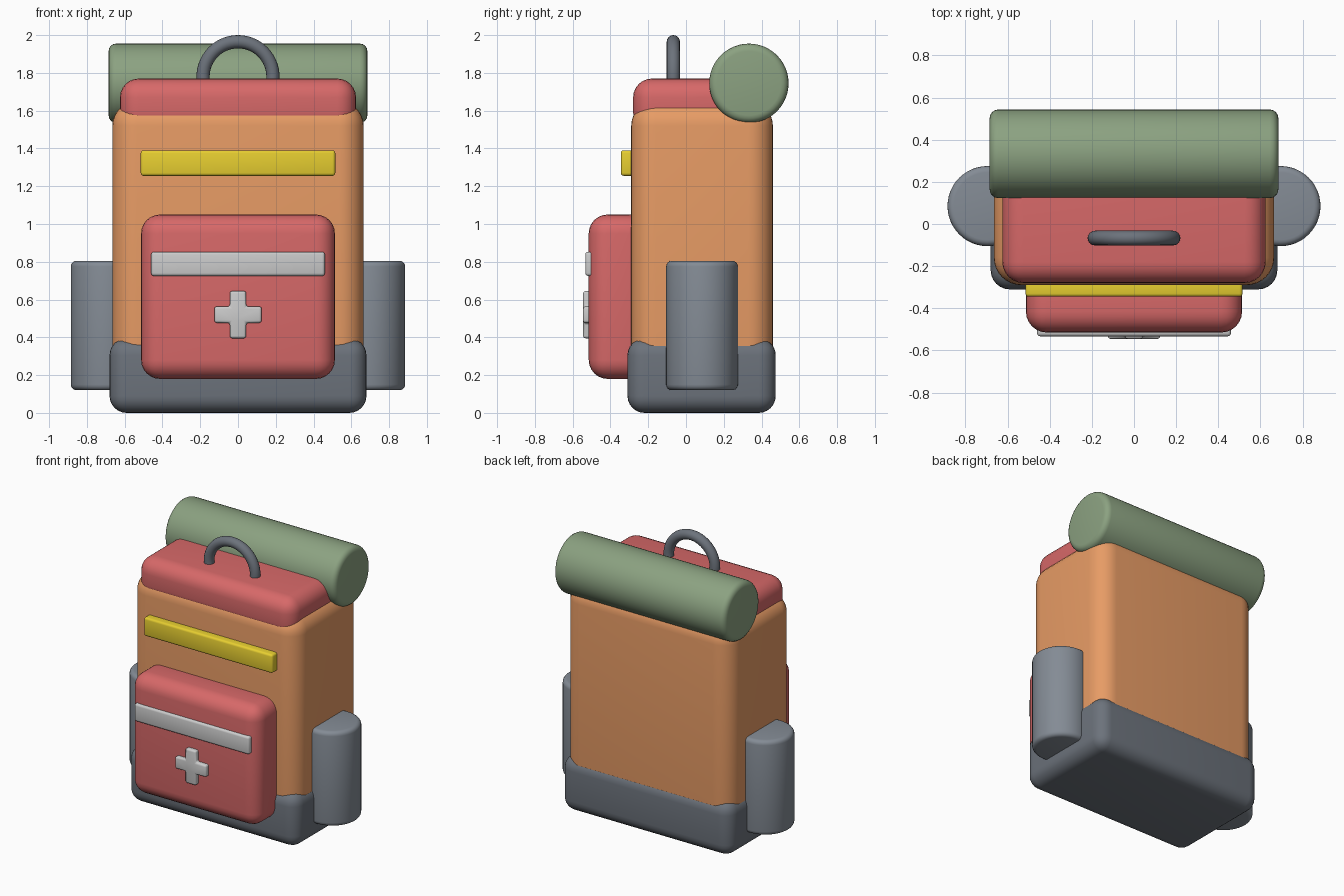
import bpy, bmesh, math
from mathutils import Matrix

if "Cube" in bpy.data.objects:
    bpy.data.objects.remove(bpy.data.objects["Cube"])


def material(name, rgb):
    m = bpy.data.materials.new(name)
    m.diffuse_color = (*rgb, 1)
    m.use_nodes = True
    m.node_tree.nodes["Principled BSDF"].inputs["Base Color"].default_value = m.diffuse_color
    return m


ORANGE = material("orange_cloth", (0.80, 0.33, 0.13))
RED = material("red_cloth", (0.68, 0.14, 0.14))
SLATE = material("slate_cloth", (0.15, 0.17, 0.20))
SIDE = material("side_cloth", (0.23, 0.26, 0.30))
GREEN = material("green_mat", (0.26, 0.36, 0.22))
YELLOW = material("yellow_tape", (0.80, 0.62, 0.03))
SILVER = material("silver_tape", (0.55, 0.55, 0.55))


def finish(name, bm, mat, bevel=0, segments=6):
    mesh = bpy.data.meshes.new(name)
    bm.to_mesh(mesh)
    bm.free()
    mesh.materials.append(mat)
    ob = bpy.data.objects.new(name, mesh)
    bpy.context.collection.objects.link(ob)
    if bevel:
        mod = ob.modifiers.new("rounding", 'BEVEL')
        mod.width = bevel
        mod.segments = segments
        mod.limit_method = 'ANGLE'
        mod.angle_limit = math.radians(40)
    bpy.ops.object.select_all(action='DESELECT')
    ob.select_set(True)
    bpy.context.view_layer.objects.active = ob
    bpy.ops.object.shade_smooth()
    return ob


def box(name, x, y, z, mat, bevel, segments=6):
    """Rounded box from (min, max) ranges."""
    bm = bmesh.new()
    bmesh.ops.create_cube(bm, size=1)
    for v in bm.verts:
        for i, (lo, hi) in enumerate((x, y, z)):
            v.co[i] = (lo + hi) / 2 + v.co[i] * (hi - lo)
    return finish(name, bm, mat, bevel, segments)


def cylinder(name, radius, length, matrix, mat, bevel):
    bm = bmesh.new()
    bmesh.ops.create_cone(bm, cap_ends=True, segments=48, radius1=radius,
                          radius2=radius, depth=length, matrix=matrix)
    return finish(name, bm, mat, bevel, 4)


# main bag, base and lid
box("main_bag", (-0.665, 0.665), (-0.29, 0.46), (0.06, 1.65), ORANGE, 0.13, 8)
box("base", (-0.68, 0.68), (-0.31, 0.475), (0, 0.395), SLATE, 0.09)
box("lid", (-0.625, 0.625), (-0.28, 0.43), (1.49, 1.77), RED, 0.1)

# front pocket with tape and cross
box("front_pocket", (-0.513, 0.513), (-0.515, -0.2), (0.18, 1.05), RED, 0.1)
box("pocket_tape", (-0.46, 0.46), (-0.533, -0.48), (0.725, 0.853), SILVER, 0.015, 3)
box("bag_tape", (-0.515, 0.515), (-0.345, -0.25), (1.255, 1.39), YELLOW, 0.015, 3)

# cross outline extruded as one piece
a, w = 0.125, 0.043
outline = [(-w, -a), (w, -a), (w, -w), (a, -w), (a, w), (w, w),
           (w, a), (-w, a), (-w, w), (-a, w), (-a, -w), (-w, -w)]
bm = bmesh.new()
face = bm.faces.new([bm.verts.new((x, -0.545, 0.52 + z)) for x, z in outline])
ext = bmesh.ops.extrude_face_region(bm, geom=[face])
bmesh.ops.translate(bm, vec=(0, 0.065, 0),
                    verts=[g for g in ext["geom"] if isinstance(g, bmesh.types.BMVert)])
bmesh.ops.recalc_face_normals(bm, faces=bm.faces)
finish("cross_patch", bm, SILVER, 0.013, 3)

# side pockets
for side, s in (("left", -1), ("right", 1)):
    cylinder(side + "_side_pocket", 0.19, 0.685,
             Matrix.Translation((s * 0.695, 0.085, 0.4625)), SIDE, 0.03)

# bedroll
cylinder("bedroll", 0.21, 1.37, Matrix.Translation((0, 0.333, 1.745))
         @ Matrix.Rotation(math.pi / 2, 4, 'Y'), GREEN, 0.04)

# carry handle: half ring swept along an arc, ends sunk in the lid
R, r, arc, ring = 0.185, 0.035, 32, 16
bm = bmesh.new()
rings = []
for i in range(arc + 1):
    t = math.radians(-15 + 210 * i / arc)
    rings.append([bm.verts.new(((R + r * math.cos(p)) * math.cos(t),
                                -0.067 + r * math.sin(p),
                                1.78 + (R + r * math.cos(p)) * math.sin(t)))
                  for p in (2 * math.pi * k / ring for k in range(ring))])
for q, n in zip(rings, rings[1:]):
    for k in range(ring):
        j = (k + 1) % ring
        bm.faces.new((q[k], q[j], n[j], n[k]))
bm.faces.new(rings[0])
bm.faces.new(rings[-1])
bmesh.ops.recalc_face_normals(bm, faces=bm.faces)
finish("carry_handle", bm, SLATE)
